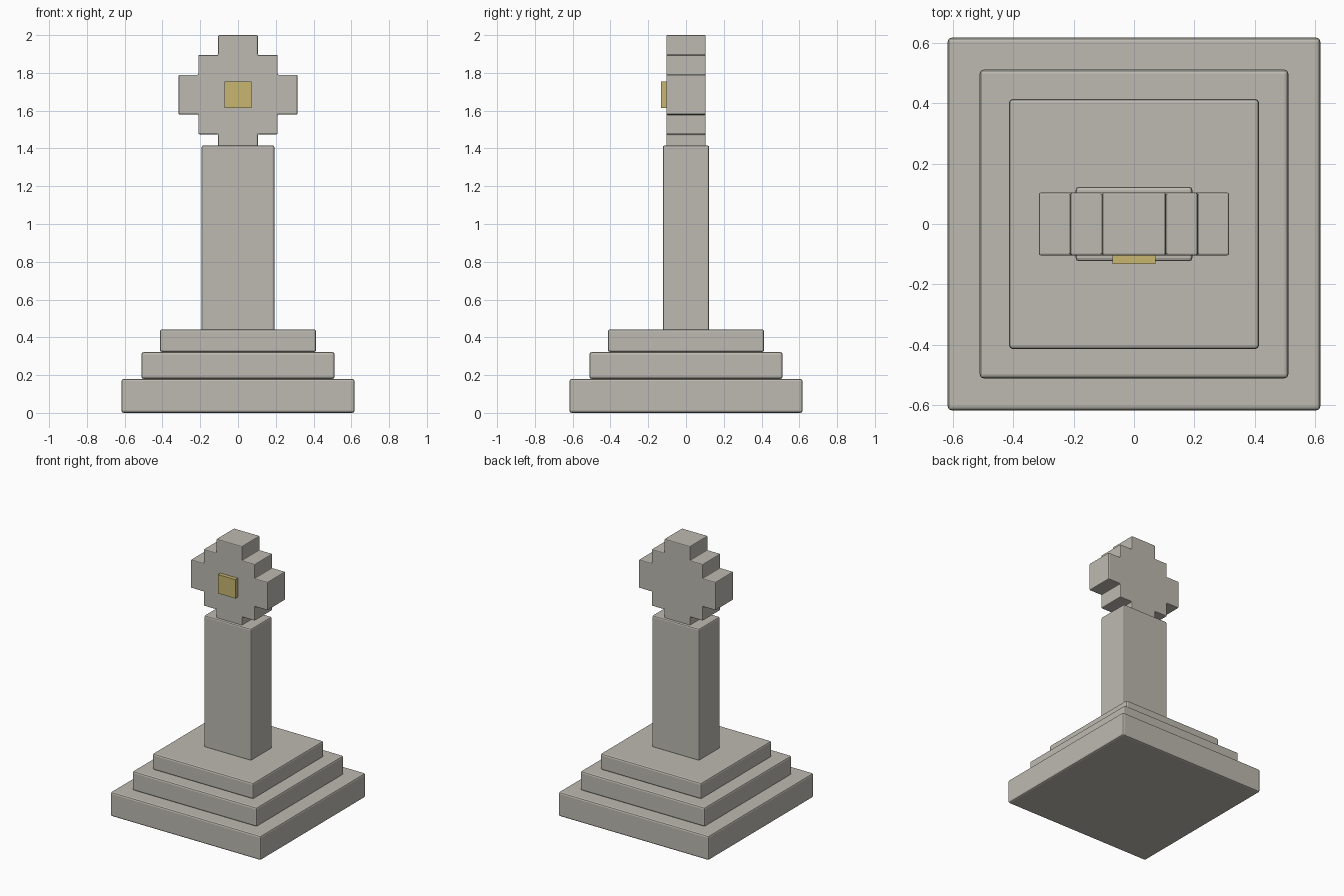
import bpy
import bmesh
from mathutils import Matrix, Vector

cube = bpy.data.objects.get("Cube")
if cube:
    bpy.data.objects.remove(cube, do_unlink=True)


def material(name, color):
    m = bpy.data.materials.new(name)
    m.use_nodes = True
    m.diffuse_color = color
    m.node_tree.nodes["Principled BSDF"].inputs["Base Color"].default_value = color
    return m


stone = material("pale stone", (0.51, 0.49, 0.44, 1))
gold = material("dull gold", (0.58, 0.47, 0.16, 1))


def finish(name, bm, mat, bevel):
    mesh = bpy.data.meshes.new(name)
    bmesh.ops.recalc_face_normals(bm, faces=bm.faces)
    bm.to_mesh(mesh)
    bm.free()
    mesh.materials.append(mat)
    obj = bpy.data.objects.new(name, mesh)
    bpy.context.collection.objects.link(obj)
    if bevel:
        mod = obj.modifiers.new("soft edges", "BEVEL")
        mod.width = bevel
        mod.segments = 2
        mod.limit_method = "ANGLE"
    return obj


def box(name, half_x, y0, y1, z0, z1, mat, bevel=0.0):
    bm = bmesh.new()
    bmesh.ops.create_cube(bm, size=1)
    bmesh.ops.scale(bm, verts=bm.verts, vec=(2 * half_x, y1 - y0, z1 - z0))
    bmesh.ops.translate(bm, verts=bm.verts, vec=(0, (y0 + y1) / 2, (z0 + z1) / 2))
    return finish(name, bm, mat, bevel)


# Stepped base and shaft
for name, half, z0, z1 in (("base_step", 0.617, 0, 0.18),
                           ("middle_step", 0.511, 0.18, 0.322),
                           ("top_step", 0.414, 0.322, 0.442)):
    box(name, half, -half, half, z0, z1, stone, 0.012)
box("shaft", 0.193, -0.123, 0.123, 0.435, 1.416, stone, 0.01)

# Stepped cross: one quarter outline in grid units, turned four times
unit, centre, depth = 0.105, 1.685, 0.104
quarter = [Vector(p) for p in ((3, 1), (2, 1), (2, 2), (1, 2), (1, 3))]
outline = []
for turn in range(4):
    spin = Matrix.Rotation(turn * 1.5707963, 2)
    outline += [spin @ p for p in quarter]
    outline.append(spin @ Vector((-1, 3)))
# Drop the corners shared by neighbouring quarters
outline = [p for i, p in enumerate(outline) if (p - outline[i - 1]).length > 0.01]

bm = bmesh.new()
face = bm.faces.new([bm.verts.new((p.x * unit, -depth, centre + p.y * unit)) for p in outline])
sides = bmesh.ops.extrude_face_region(bm, geom=[face], use_keep_orig=True)
back = [g for g in sides["geom"] if isinstance(g, bmesh.types.BMVert)]
bmesh.ops.translate(bm, verts=back, vec=(0, 2 * depth, 0))
finish("cross_head", bm, stone, 0.006)

# Square inlay on the front of the cross
box("front_inlay", 0.071, -0.132, -0.1, 1.615, 1.755, gold)
